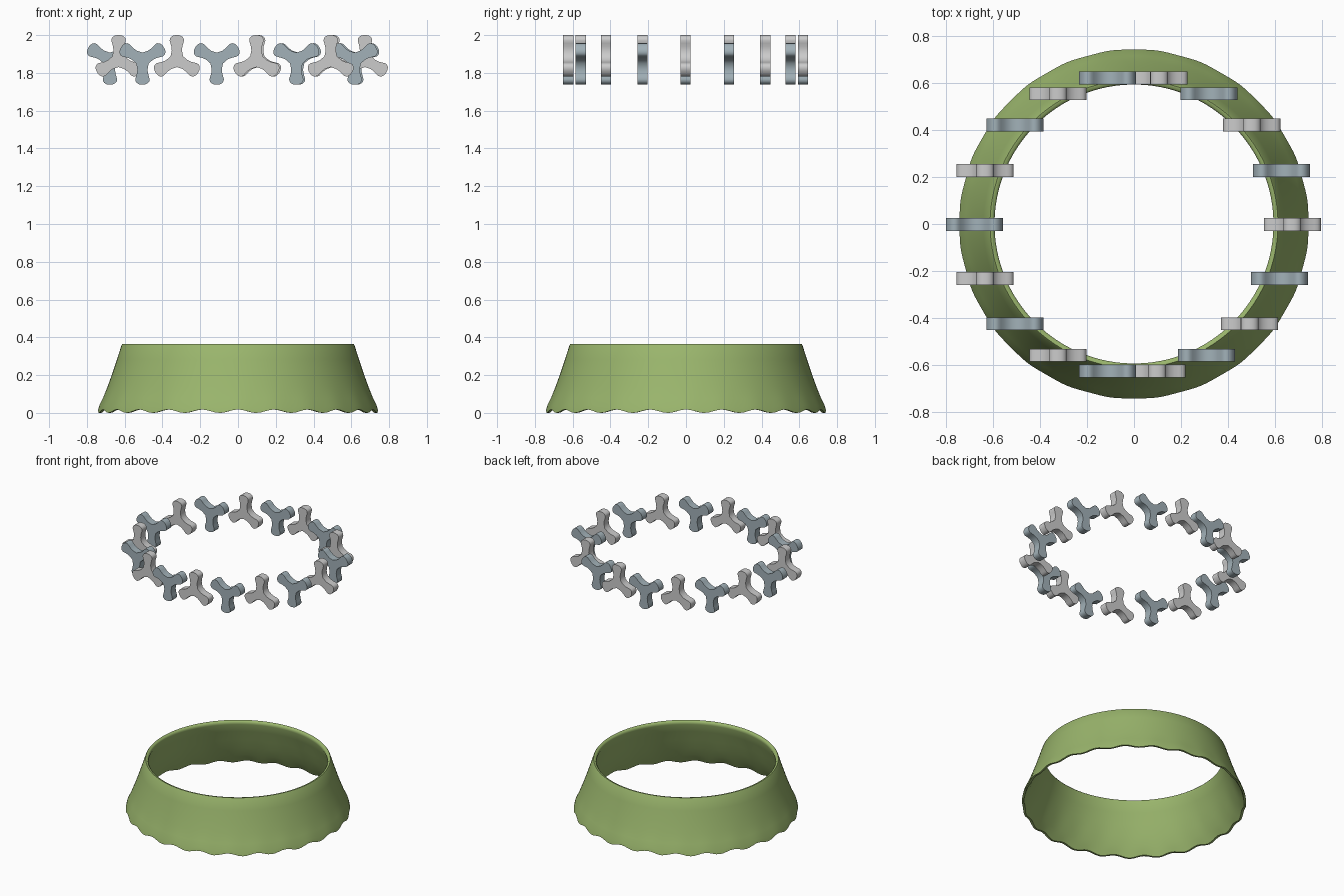
import bpy, bmesh, math
from math import sin, cos, pi

if "Cube" in bpy.data.objects:
    bpy.data.objects.remove(bpy.data.objects["Cube"])


def material(name, rgb):
    m = bpy.data.materials.new(name)
    m.diffuse_color = (*rgb, 1)
    m.use_nodes = True
    m.node_tree.nodes["Principled BSDF"].inputs["Base Color"].default_value = m.diffuse_color
    return m


GREEN = material("green", (0.32, 0.46, 0.15))
BLUE = material("blue_grey", (0.36, 0.44, 0.48))


def finish(name, bm, mat, angle):
    bmesh.ops.recalc_face_normals(bm, faces=bm.faces)
    me = bpy.data.meshes.new(name)
    bm.to_mesh(me)
    bm.free()
    ob = bpy.data.objects.new(name, me)
    bpy.context.collection.objects.link(ob)
    if mat:
        me.materials.append(mat)
    bpy.ops.object.select_all(action='DESELECT')
    ob.select_set(True)
    bpy.context.view_layer.objects.active = ob
    bpy.ops.object.shade_smooth_by_angle(angle=math.radians(angle))
    return ob


# Flared skirt: closed (radius, height) section, swept round with a rippled hem
SECTION = [(0.743, 0.0), (0.735, 0.03), (0.715, 0.075), (0.69, 0.14), (0.665, 0.21),
           (0.64, 0.285), (0.616, 0.36), (0.611, 0.366), (0.598, 0.364), (0.592, 0.355),
           (0.592, 0.342), (0.616, 0.28), (0.641, 0.205), (0.668, 0.135), (0.695, 0.07),
           (0.715, 0.03), (0.73, 0.0)]
SEG, WAVES = 192, 24
bm = bmesh.new()
rings = []
for i in range(SEG):
    a = 2 * pi * i / SEG
    ripple = 0.5 + 0.5 * cos(WAVES * a)
    ring = []
    for k, (r, z) in enumerate(SECTION):
        fade = max(0, 1 - z / 0.2)
        rr = r - (0.006 * ripple * fade if k > 10 else 0.003 * ripple * fade ** 4)
        ring.append(bm.verts.new((rr * cos(a), rr * sin(a), z + 0.018 * ripple * fade ** 3)))
    rings.append(ring)
n = len(SECTION)
for i in range(SEG):
    p, q = rings[i], rings[(i + 1) % SEG]
    for k in range(n):
        bm.faces.new((p[k], q[k], q[(k + 1) % n], p[(k + 1) % n]))
finish("skirt", bm, GREEN, 50)

# Three-lobed piece: half outline of one arm as (along, across)
ARM = [(0.05, 0.027), (0.07, 0.029), (0.088, 0.034), (0.102, 0.038), (0.114, 0.036),
       (0.123, 0.029), (0.129, 0.018), (0.131, 0.007)]
THICK = 0.054


def lobed_piece(name, x, y, up, mat):
    bm = bmesh.new()
    outline = []
    for arm in range(3):
        a = (pi / 2 if up else -pi / 2) + arm * 2 * pi / 3
        pts = [(0.019, -0.033)] + [(u, -v) for u, v in ARM] + [(u, v) for u, v in reversed(ARM)]
        outline += [(u * cos(a) - v * sin(a), u * sin(a) + v * cos(a)) for u, v in pts]
    front = [bm.verts.new((x + px, y - THICK / 2, 1.869 + pz)) for px, pz in outline]
    face = bm.faces.new(front)
    ext = bmesh.ops.extrude_face_region(bm, geom=[face], use_keep_orig=True)
    moved = [g for g in ext["geom"] if isinstance(g, bmesh.types.BMVert)]
    bmesh.ops.translate(bm, verts=moved, vec=(0, THICK, 0))
    finish(name, bm, mat, 40)


# Ring of 18 pieces, all facing front, alternately upright grey and inverted blue
for i in range(18):
    a = i * pi / 9
    r = 0.675 - 0.045 * sin(a) ** 2
    x, y = r * cos(a), r * sin(a) - 0.002
    if 9 < i < 18 and x > 0:
        x -= 0.009
    blue = i % 2 == 1
    lobed_piece(f"{'inverted' if blue else 'upright'}_lobed_piece_{i + 1}",
                x - 0.003, y, not blue, BLUE if blue else None)
